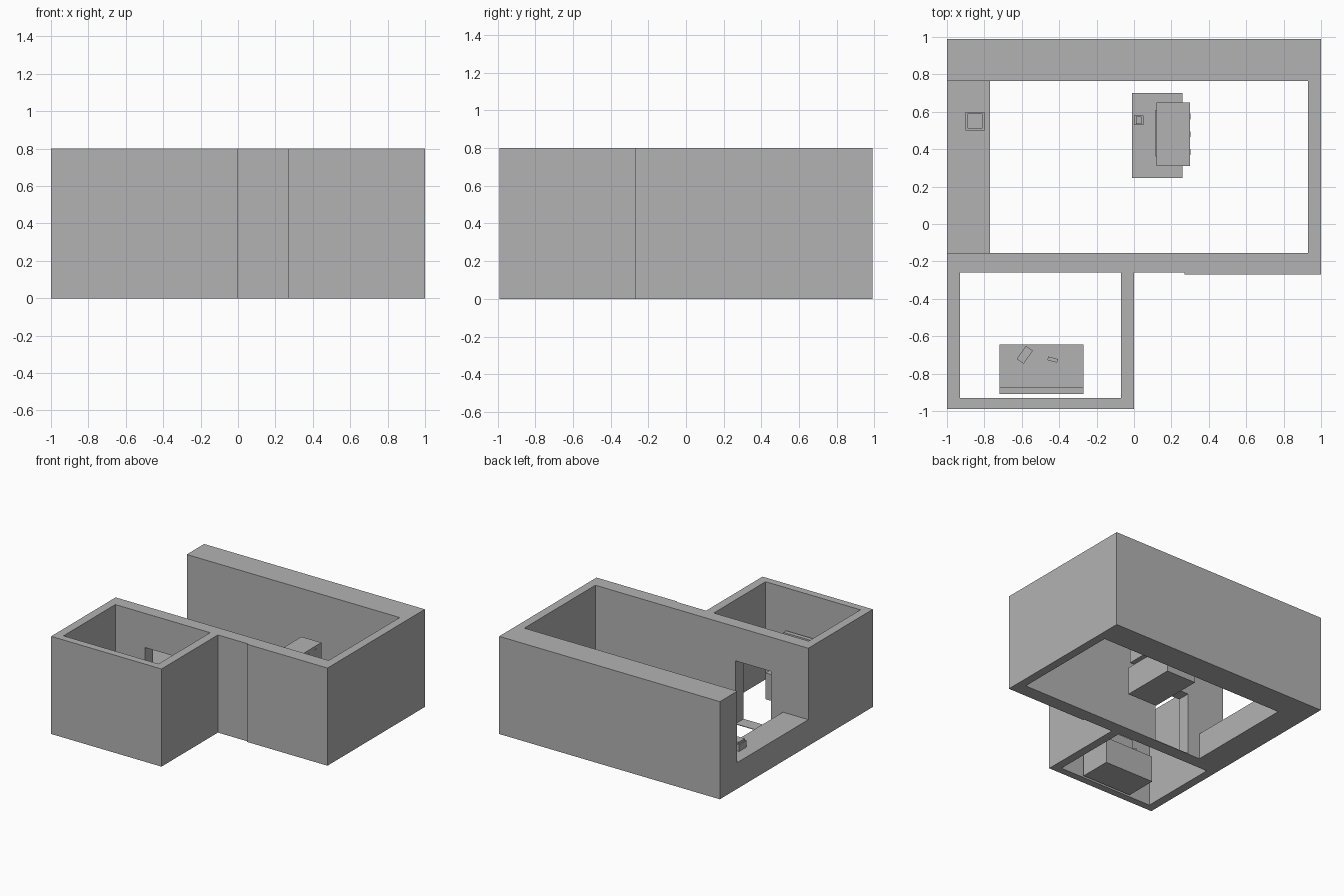
import bpy
import math

if "Cube" in bpy.data.objects:
    bpy.data.objects.remove(bpy.data.objects["Cube"])

# One flat grey for the whole model
grey = bpy.data.materials.new("plain_grey")
grey.diffuse_color = (0.45, 0.45, 0.45, 1)
grey.use_nodes = True
grey.node_tree.nodes["Principled BSDF"].inputs["Base Color"].default_value = grey.diffuse_color


def box(name, x, y, z, turn=0):
    """Axis-aligned box from (min, max) ranges, optionally turned about z."""
    spans = (x, y, z)
    bpy.ops.mesh.primitive_cube_add(
        size=1, location=[(a + b) / 2 for a, b in spans],
        rotation=(0, 0, math.radians(turn)))
    ob = bpy.context.object
    ob.name = name
    ob.scale = [b - a for a, b in spans]
    ob.data.materials.append(grey)
    return ob


H = 0.8        # wall height
LOW = 0.215    # counter and low wall height

# Large room walls
box("back_wall", (-1, 1), (0.765, 0.99), (0, H))
box("right_wall", (0.93, 1), (-0.155, 0.765), (0, H))
box("large_room_front_wall", (0.27, 1), (-0.27, -0.155), (0, H))
box("low_left_wall", (-1, -0.77), (-0.155, 0.765), (0, LOW))

# Partition with doorway and a thin threshold
partition = box("partition_wall", (-1, 0.27), (-0.26, -0.155), (0, H))
cutter = box("doorway_cutter", (-0.66, -0.34), (-0.4, 0), (0.005, 0.52))
cutter.hide_render = True
cutter.hide_viewport = True
cut = partition.modifiers.new("doorway", 'BOOLEAN')
cut.operation = 'DIFFERENCE'
cut.solver = 'EXACT'
cut.object = cutter

# Small room walls
box("small_room_left_wall", (-1, -0.93), (-0.93, -0.26), (0, H))
box("small_room_right_wall", (-0.07, 0), (-0.93, -0.26), (0, H))
box("small_room_front_wall", (-1, 0), (-0.99, -0.93), (0, H))

# Small room desk with back panel and two loose items
box("desk", (-0.72, -0.27), (-0.875, -0.645), (0, LOW))
box("desk_back_panel", (-0.72, -0.27), (-0.91, -0.875), (0, 0.46))
box("desk_book", (-0.627, -0.541), (-0.722, -0.677), (LOW, LOW + 0.02), 55)
for i, c in enumerate((-0.0135, 0.0135)):
    a = math.radians(-15)
    cx, cy = -0.435 + c * math.cos(a), -0.725 + c * math.sin(a)
    box(f"desk_small_item_{i}", (cx - 0.0135, cx + 0.0135),
        (cy - 0.01, cy + 0.01), (LOW, LOW + 0.02), -15)

# Island counter with a machine on top
TOP = 0.228
box("island_counter", (-0.01, 0.26), (0.245, 0.70), (0, TOP))
box("machine_body", (0.12, 0.30), (0.31, 0.65), (TOP, 0.47))
box("machine_screen", (0.114, 0.12), (0.36, 0.61), (0.27, 0.43))
for i in range(3):
    y = 0.385 + 0.095 * i
    box(f"machine_button_{i}", (0.30, 0.303), (y - 0.015, y + 0.015), (0.405, 0.445))

# Small stepped item on the island
box("island_item_base", (0.0, 0.05), (0.53, 0.58), (TOP, TOP + 0.02))
box("island_item_top", (0.01, 0.04), (0.535, 0.575), (TOP + 0.02, TOP + 0.05))

# Square container on the low wall
box("container_base", (-0.90, -0.80), (0.50, 0.60), (LOW, LOW + 0.055))
box("container_lid", (-0.89, -0.81), (0.51, 0.59), (LOW + 0.055, LOW + 0.07))
